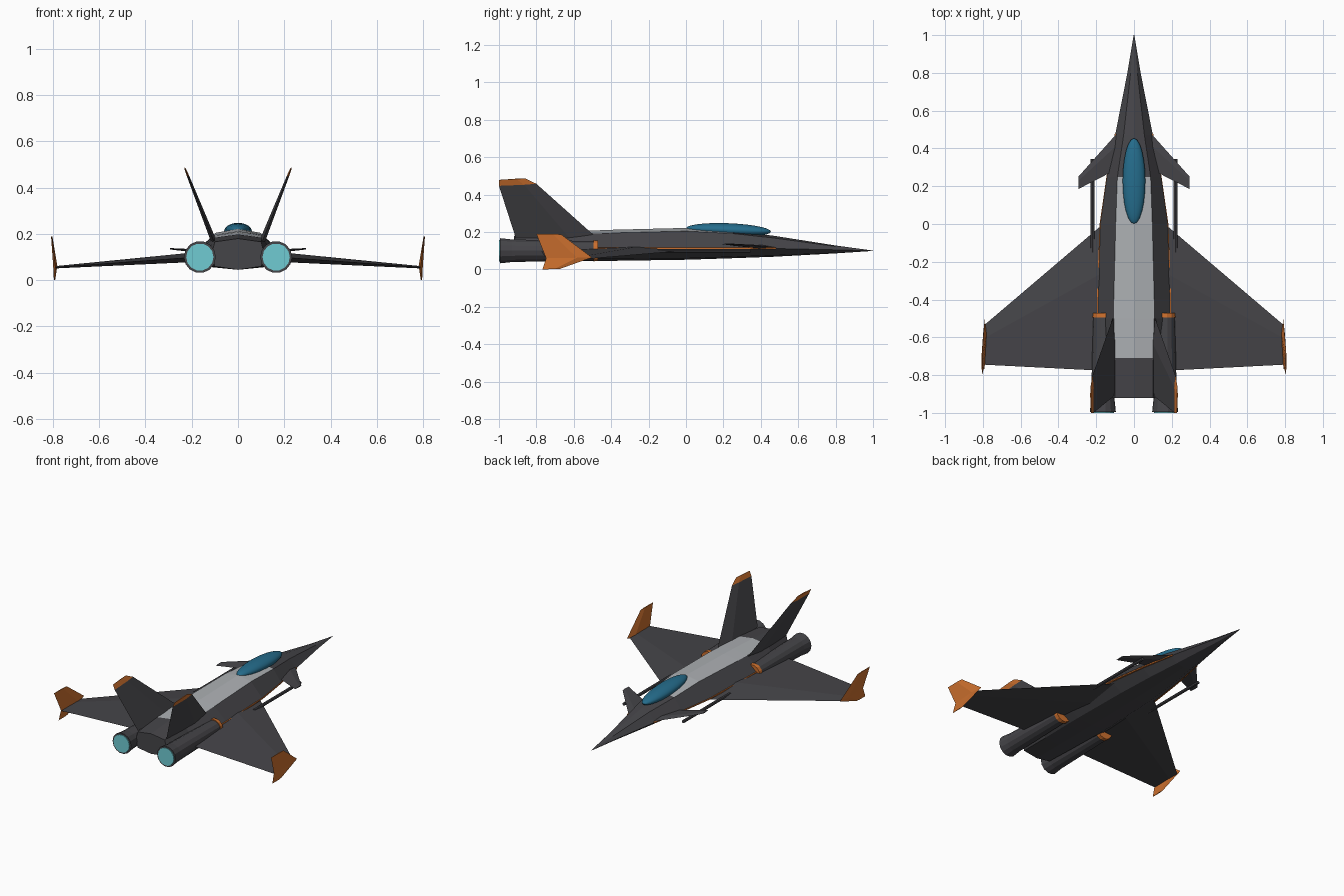
import bpy, bmesh, math
from mathutils import Vector

if "Cube" in bpy.data.objects:
    bpy.data.objects.remove(bpy.data.objects["Cube"])


def material(name, rgb):
    m = bpy.data.materials.new(name)
    m.diffuse_color = (*rgb, 1)
    m.use_nodes = True
    m.node_tree.nodes["Principled BSDF"].inputs["Base Color"].default_value = m.diffuse_color
    return m


DARK = material("dark_grey", (0.060, 0.059, 0.066))
LIGHT = material("light_grey", (0.42, 0.44, 0.46))
ORANGE = material("orange", (0.62, 0.165, 0.028))
GLASS = material("canopy_blue", (0.018, 0.15, 0.26))
GLOW = material("exhaust_cyan", (0.16, 0.60, 0.65))


def loft(name, rings, mats, mirror=False):
    """Skin a list of equal-length rings and cap both ends."""
    bm = bmesh.new()
    rows = [[bm.verts.new(p) for p in ring] for ring in rings]
    n = len(rows[0])
    for a, b in zip(rows, rows[1:]):
        for i in range(n):
            j = (i + 1) % n
            bm.faces.new((a[i], a[j], b[j], b[i]))
    bm.faces.new(rows[0])
    bm.faces.new(rows[-1])
    bmesh.ops.recalc_face_normals(bm, faces=bm.faces)
    me = bpy.data.meshes.new(name)
    bm.to_mesh(me)
    bm.free()
    for m in mats:
        me.materials.append(m)
    ob = bpy.data.objects.new(name, me)
    bpy.context.collection.objects.link(ob)
    if mirror:
        ob.modifiers.new("mirror", "MIRROR").use_mirror_merge = False
    return ob


def blade(name, stations, normal, mat):
    """Diamond-section surface; stations are (leading, trailing, half thickness)."""
    rings = []
    nrm = Vector(normal).normalized()
    for lead, trail, t in stations:
        lead, trail = Vector(lead), Vector(trail)
        mid = lead.lerp(trail, 0.33)
        rings.append([lead, mid + nrm * t, trail, mid - nrm * t])
    return loft(name, rings, [mat], True)


def tube(name, x, z, stations, mat, sides=14):
    """Round part along y; stations are (y, radius)."""
    rings = [[(x + r * math.cos(2 * math.pi * i / sides), y,
               z + r * math.sin(2 * math.pi * i / sides)) for i in range(sides)]
             for y, r in stations]
    return loft(name, rings, [mat], True)


# Fuselage: y, top half width, top edge z, spine z, chine half width, chine z,
# belly half width, belly z, keel z
BODY = [
    (1.00, 0.001, 0.101, 0.101, 0.002, 0.100, 0.001, 0.099, 0.099),
    (0.80, 0.018, 0.123, 0.128, 0.035, 0.105, 0.018, 0.090, 0.086),
    (0.47, 0.055, 0.168, 0.180, 0.100, 0.112, 0.055, 0.076, 0.068),
    (0.25, 0.088, 0.192, 0.206, 0.145, 0.115, 0.080, 0.068, 0.060),
    (0.00, 0.097, 0.205, 0.222, 0.180, 0.115, 0.100, 0.060, 0.052),
    (-0.40, 0.107, 0.195, 0.212, 0.195, 0.112, 0.110, 0.056, 0.046),
    (-0.50, 0.106, 0.192, 0.208, 0.195, 0.112, 0.110, 0.056, 0.045),
    (-0.71, 0.102, 0.184, 0.198, 0.160, 0.110, 0.105, 0.057, 0.045),
    (-0.92, 0.100, 0.166, 0.180, 0.115, 0.110, 0.100, 0.060, 0.045),
]
rings = []
for y, tw, te, tc, cw, cz, bw, bz, kz in BODY:
    rings.append([(0, y, tc), (tw, y, te), (cw, y, cz), (bw, y, bz),
                  (0, y, kz), (-bw, y, bz), (-cw, y, cz), (-tw, y, te)])
fuselage = loft("fuselage", rings, [DARK, LIGHT])

# Light panel on the flat of the back
for p in fuselage.data.polygons:
    if p.normal.z > 0.9 and -0.71 < p.center.y < 0.25 and abs(p.center.x) < 0.07:
        p.material_index = 1

# Canopy
bpy.ops.mesh.primitive_uv_sphere_add(segments=24, ring_count=14, location=(0, 0.227, 0.211))
canopy = bpy.context.object
canopy.name = "canopy"
canopy.scale = (0.06, 0.227, 0.036)
canopy.rotation_euler.x = math.radians(-2.2)
canopy.data.materials.append(GLASS)
bpy.ops.object.shade_smooth_by_angle(angle=math.radians(40))

# Main wings
blade("wing", [((0.14, 0.02, 0.103), (0.14, -0.778, 0.103), 0.022),
               ((0.79, -0.533, 0.056), (0.79, -0.745, 0.056), 0.005)], (0, 0, 1), DARK)

# Wing tip plates
blade("wing_tip_fin", [((0.805, -0.668, 0.188), (0.805, -0.80, 0.19), 0.003),
                       ((0.790, -0.503, 0.064), (0.790, -0.748, 0.060), 0.009),
                       ((0.793, -0.674, 0.003), (0.793, -0.768, 0.0), 0.003)],
      (1, 0, 0), ORANGE)

# Forward small wings
blade("canard", [((0.09, 0.48, 0.118), (0.09, 0.29, 0.122), 0.010),
                 ((0.295, 0.25, 0.136), (0.295, 0.185, 0.136), 0.003)], (0, 0, 1), DARK)

# Canted tail fins and their coloured caps
cap_low = ((0.219, -0.80, 0.458), (0.215, -1.0, 0.447), 0.005)
blade("tail_fin", [((0.105, -0.478, 0.17), (0.105, -0.91, 0.168), 0.012), cap_low],
      (0.93, 0, -0.36), DARK)
blade("tail_fin_cap", [cap_low, ((0.230, -0.86, 0.487), (0.228, -1.0, 0.479), 0.003)],
      (0.93, 0, -0.36), ORANGE)

# Engines, intake rings and exhaust discs
tube("engine", 0.165, 0.1, [(-0.48, 0.052), (-0.80, 0.059), (-0.93, 0.062), (-0.995, 0.069)], DARK)
tube("intake_ring", 0.163, 0.1, [(-0.47, 0.056), (-0.495, 0.058)], ORANGE)
tube("exhaust_disc", 0.165, 0.1, [(-0.99, 0.059), (-1.0, 0.059)], GLOW)

# Gun barrels beside the nose
tube("gun_barrel", 0.22, 0.1, [(0.345, 0.010), (-0.15, 0.010)], DARK, 8)

# Thin side stripe following the chine
stripe = [(0.48, 0.101), (0.25, 0.146), (0.0, 0.182), (-0.40, 0.197), (-0.48, 0.197)]
loft("side_stripe", [[(x, y, 0.117), (x, y, 0.109), (x - 0.015, y, 0.109), (x - 0.015, y, 0.117)]
                     for y, x in stripe], [ORANGE], True)
